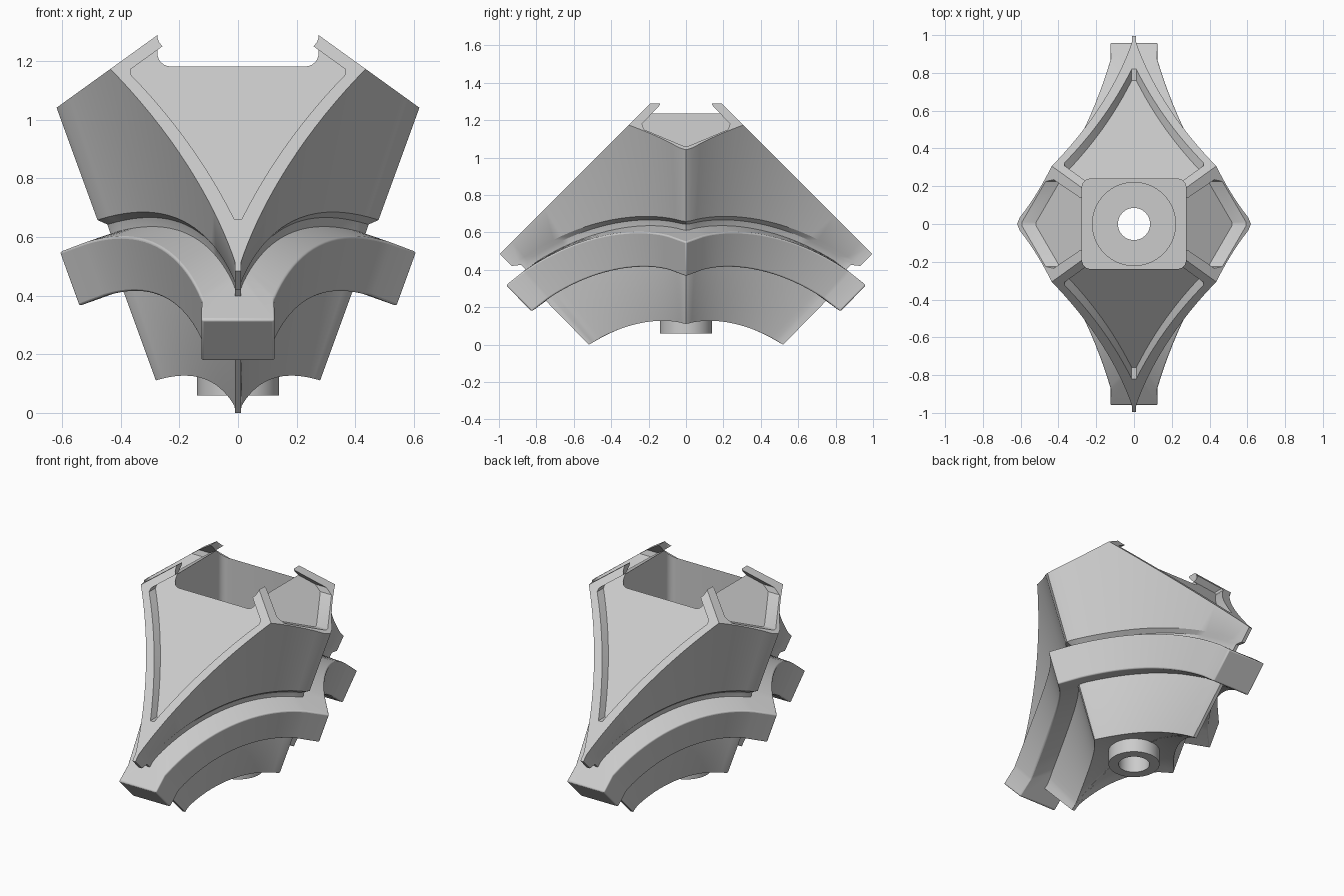
import bpy, bmesh, math
from mathutils import Vector

if "Cube" in bpy.data.objects:
    bpy.data.objects.remove(bpy.data.objects["Cube"])

grey = bpy.data.materials.new("light_grey")
grey.use_nodes = True
grey.diffuse_color = (0.6, 0.6, 0.6, 1)
grey.node_tree.nodes["Principled BSDF"].inputs["Base Color"].default_value = (0.6, 0.6, 0.6, 1)

CENTRE = -0.8          # height of the centre of the spherical shells
STEPS = 24


def make_object(name, bm):
    bmesh.ops.recalc_face_normals(bm, faces=bm.faces)
    mesh = bpy.data.meshes.new(name)
    bm.to_mesh(mesh)
    bm.free()
    mesh.materials.append(grey)
    ob = bpy.data.objects.new(name, mesh)
    bpy.context.collection.objects.link(ob)
    return ob


def flare(z):
    """Half width and half depth of the flaring star section at a height."""
    return (0.24 + 0.364 * z) / 0.97, 0.52 + 0.98 * z


def unit_curve(i):
    """One concave quarter of the star section, with a blunted side corner."""
    if i == 0:
        return 0.97, 0.0
    t = 0.04 + 0.96 * (i - 1) / (STEPS - 1)
    k = 0.54 * t * (1 - t)
    return (1 - t) ** 2 + k, t * t + k


def on_shell(i, radius, s=1.0):
    """Point of the wall where it meets a spherical shell."""
    u, v = unit_curve(i)
    lo, hi = -0.3, 1.6
    for _ in range(40):
        z = (lo + hi) / 2
        a, b = flare(z)
        r2 = (u * s * a) ** 2 + (v * s * b) ** 2 + (z - CENTRE) ** 2
        lo, hi = (z, hi) if r2 < radius ** 2 else (lo, z)
    a, b = flare(z)
    return Vector((max(u * s * a, 0.01 * s), v * s * b, z))


def at_height(i, z):
    u, v = unit_curve(i)
    a, b = flare(z)
    return Vector((max(u * a, 0.01), v * b, z))


def full_ring(bm, quarter):
    """Mirror a quarter of points to a closed ring of vertices."""
    def flip(pts, sx, sy):
        return [Vector((p.x * sx, p.y * sy, p.z)) for p in pts]
    pts = quarter + flip(quarter[::-1], -1, 1)
    pts += flip(quarter[1:], -1, -1) + flip(quarter[:0:-1], 1, -1)
    return [bm.verts.new(p) for p in pts]


def bridge(bm, low, high):
    n = len(low)
    for i in range(n):
        j = (i + 1) % n
        bm.faces.new((low[i], low[j], high[j], high[i]))


def subtract(target, cutter):
    mod = target.modifiers.new("cut", 'BOOLEAN')
    mod.object = cutter
    mod.solver = 'EXACT'
    bpy.context.view_layer.objects.active = target
    bpy.ops.object.modifier_apply(modifier=mod.name)
    bpy.data.objects.remove(cutter)


def prism(name, low, high):
    bm = bmesh.new()
    a = [bm.verts.new(p) for p in low]
    b = [bm.verts.new(p) for p in high]
    bridge(bm, a, b)
    bm.faces.new(a)
    bm.faces.new(b)
    return make_object(name, bm)


def cylinder(name, radius, z0, z1):
    ring = [(radius * math.cos(k * math.tau / 64), radius * math.sin(k * math.tau / 64)) for k in range(64)]
    return prism(name, [(x, y, z0) for x, y in ring], [(x, y, z1) for x, y in ring])


def smooth(ob, angle=30):
    bpy.ops.object.select_all(action='DESELECT')
    ob.select_set(True)
    bpy.context.view_layer.objects.active = ob
    bpy.ops.object.shade_smooth_by_angle(angle=math.radians(angle))


# Body: domed underside, flaring walls, narrow neck above the band
bm = bmesh.new()
count = range(STEPS + 1)
sections = [(0.953, s) for s in (0.15, 0.4, 0.6, 0.8, 1)]
sections += [(1.4, 1), (1.46, 0.94), (1.51, 0.94), (1.535, 1)]
rings = [full_ring(bm, [on_shell(i, r, s) for i in count]) for r, s in sections]
rings.append(full_ring(bm, [at_height(i, 1.6) for i in count]))
for low, high in zip(rings, rings[1:]):
    bridge(bm, low, high)
bm.faces.new(rings[0])
bm.faces.new(rings[-1])

# Four sloping roof planes
for sign in (1, -1):
    for point, normal in (((0, 0, 1.48), (0, sign, 1)), ((0, 0, 1.487), (0.72 * sign, 0, 1))):
        cut = bmesh.ops.bisect_plane(bm, geom=bm.verts[:] + bm.edges[:] + bm.faces[:],
                                     plane_co=point, plane_no=normal, clear_outer=True)
        edges = [e for e in cut["geom_cut"] if isinstance(e, bmesh.types.BMEdge)]
        bmesh.ops.edgeloop_fill(bm, edges=edges)
body = make_object("body", bm)

# Recessed roof panels, front and back then left and right
half = []
for k in range(13):
    t = k / 12
    half.append((0.012 * (1 - t) ** 2 + 0.294 * t * (1 - t) + 0.367 * t * t,
                 0.66 * (1 - t) ** 2 + 1.86 * t * (1 - t) + 1.155 * t * t))
half += [(0.367, 1.172), (0.22, 1.278), (0.22, 1.4)]
outline = half + [(-x, z) for x, z in reversed(half)]
side = [(0.01, 1.06), (0.225, 1.15), (0.235, 1.18), (0.14, 1.28), (0.14, 1.4)]
side_outline = side + [(-y, z) for y, z in reversed(side)]
for sign in (1, -1):
    subtract(body, prism("panel_cutter", [(x, sign * (1.42 - z), z) for x, z in outline],
                         [(x, sign * (1.72 - z), z) for x, z in outline]))
    subtract(body, prism("panel_cutter", [(sign * (1.433 - z) / 0.72, y, z) for y, z in side_outline],
                         [(sign * (1.733 - z) / 0.72, y, z) for y, z in side_outline]))

# Rounded rectangular pocket, counterbore and through hole
pocket = []
for k in range(4):
    sx, sy = ((1, 1), (-1, 1), (-1, -1), (1, -1))[k]
    for j in range(7):
        a = (k + j / 6) * math.pi / 2
        pocket.append((sx * 0.23 + 0.045 * math.cos(a), sy * 0.193 + 0.045 * math.sin(a)))
subtract(body, prism("pocket_cutter", [(x, y, 0.72) for x, y in pocket], [(x, y, 1.7) for x, y in pocket]))
subtract(body, cylinder("counterbore_cutter", 0.22, 0.6, 0.9))
subtract(body, cylinder("hole_cutter", 0.085, -0.2, 0.9))
smooth(body)

# Spout under the body
spout = cylinder("spout", 0.14, 0.06, 0.25)
subtract(spout, cylinder("hole_cutter", 0.085, -0.2, 0.9))
smooth(spout)


# Raised band that wraps round the walls
def band_quarter(radius):
    base = [on_shell(i, radius) for i in count]
    out = []
    for i in count:
        d = base[min(i + 1, STEPS)] - base[max(i - 1, 1)]
        n = Vector((d.y, -d.x, 0)).normalized()
        p = base[i] + n * (0.1 + 0.015 * i / STEPS)
        if i == 0:
            p = Vector((base[0].x + 0.15, 0, 0))
        if i == STEPS:
            p.y += 0.07
        p.z = CENTRE + math.sqrt(radius ** 2 - p.x ** 2 - p.y ** 2)
        out.append(p)
    return out


bm = bmesh.new()
loops = [full_ring(bm, [on_shell(i, 1.285, 0.8) for i in count]), full_ring(bm, band_quarter(1.285)),
         full_ring(bm, band_quarter(1.48)), full_ring(bm, [on_shell(i, 1.48, 0.8) for i in count])]
for k in range(4):
    bridge(bm, loops[k], loops[(k + 1) % 4])
band = make_object("band", bm)
subtract(band, cylinder("hole_cutter", 0.23, -0.2, 0.9))
bevel = band.modifiers.new("soft_edges", 'BEVEL')
bevel.width = 0.02
bevel.segments = 3
bevel.limit_method = 'ANGLE'
bevel.angle_limit = math.radians(40)
smooth(band)
